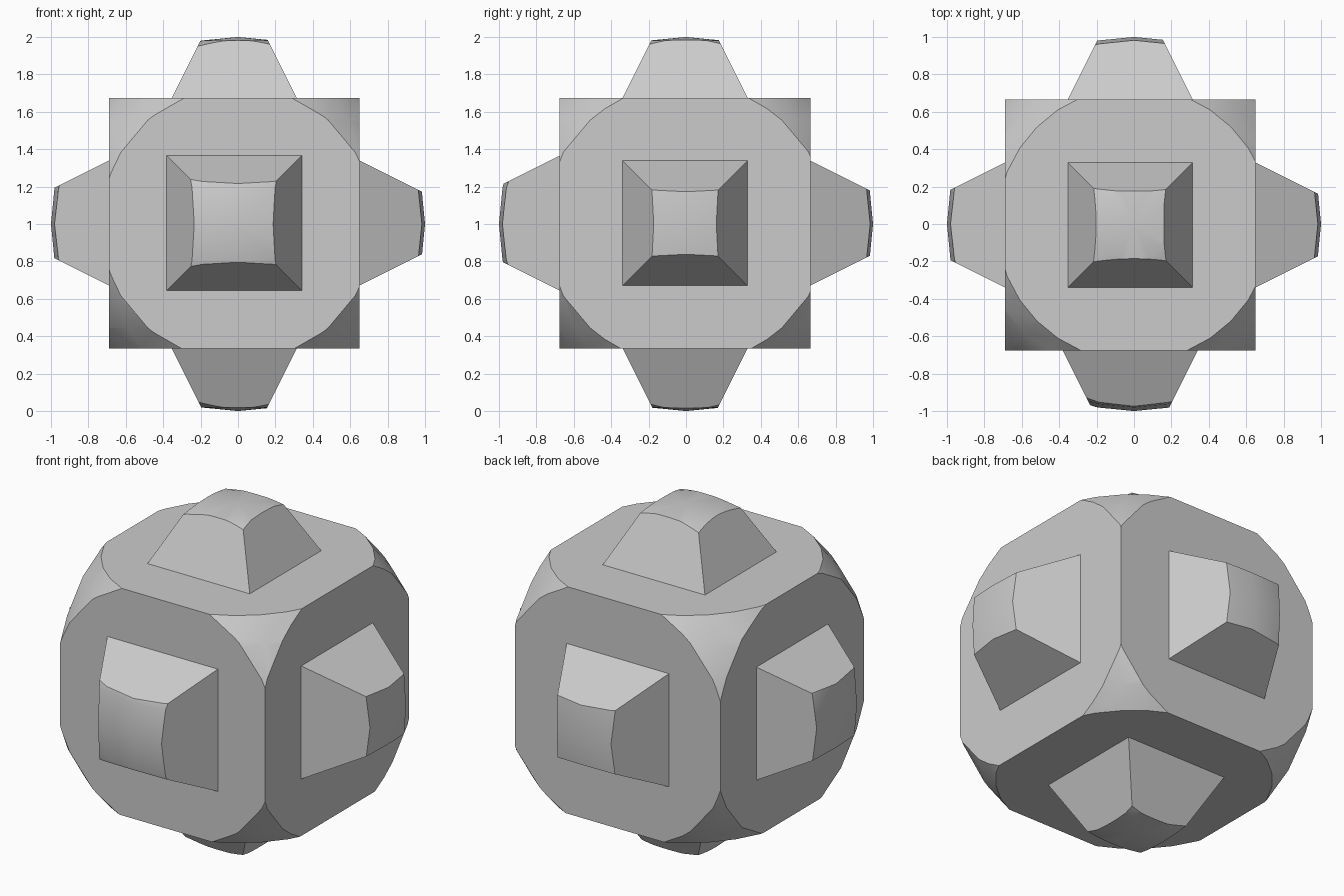
import bpy, math
from mathutils import Vector, Matrix

if "Cube" in bpy.data.objects:
    bpy.data.objects.remove(bpy.data.objects["Cube"])

CENTRE = Vector((-0.02, -0.005, 1.005))   # centre of the cube and its bumps
HALF = 0.67                               # half width of the cube


def combine(target, other, operation):
    """Attach an exact boolean with a hidden helper."""
    mod = target.modifiers.new(other.name, 'BOOLEAN')
    mod.operation = operation
    mod.solver = 'EXACT'
    mod.object = other
    other.hide_render = True


# Cube core
bpy.ops.mesh.primitive_cube_add(size=2 * HALF, location=CENTRE)
body = bpy.context.object
body.name = "bumpy_ball"

# Tapered square bumps, one per cube face, rooted inside the core
INNER, OUTER = 0.40, 1.12
helpers = []
for axis in ((1, 0, 0), (-1, 0, 0), (0, 1, 0), (0, -1, 0), (0, 0, 1), (0, 0, -1)):
    d = Vector(axis)
    half_at_face = 0.361 if axis == (0, -1, 0) else 0.334   # front bump is wider
    lo = half_at_face + (HALF - INNER) * 0.5
    hi = half_at_face + (HALF - OUTER) * 0.5
    bpy.ops.mesh.primitive_cone_add(vertices=4, radius1=lo * math.sqrt(2),
                                    radius2=hi * math.sqrt(2), depth=OUTER - INNER)
    bump = bpy.context.object
    bump.name = "bump_helper"
    # Align the square section with the axes, then aim it outwards
    u = Vector((0, 0, 1)) if abs(d.z) < 0.5 else Vector((1, 0, 0))
    v = d.cross(u)
    aim = Matrix((u, v, d)).transposed().to_4x4()
    place = Matrix.Translation(CENTRE + d * (INNER + OUTER) / 2)
    bump.data.transform(place @ aim @ Matrix.Rotation(math.pi / 4, 4, 'Z'))
    combine(body, bump, 'UNION')
    helpers.append(bump)

# Sphere that trims the corners and bump tips
bpy.ops.mesh.primitive_uv_sphere_add(segments=32, ring_count=16, radius=1,
                                     location=(0, 0, 1))
ball = bpy.context.object
ball.name = "trim_sphere_helper"
combine(body, ball, 'INTERSECT')
helpers.append(ball)

# Bake the booleans and remove helpers
bpy.context.view_layer.update()
deps = bpy.context.evaluated_depsgraph_get()
result = bpy.data.meshes.new_from_object(body.evaluated_get(deps))
body.modifiers.clear()
body.data = result
for h in helpers:
    bpy.data.objects.remove(h)

# Smooth spherical patches with crisp edges
bpy.ops.object.select_all(action='DESELECT')
body.select_set(True)
bpy.context.view_layer.objects.active = body
bpy.ops.object.shade_smooth_by_angle(angle=math.radians(25))
